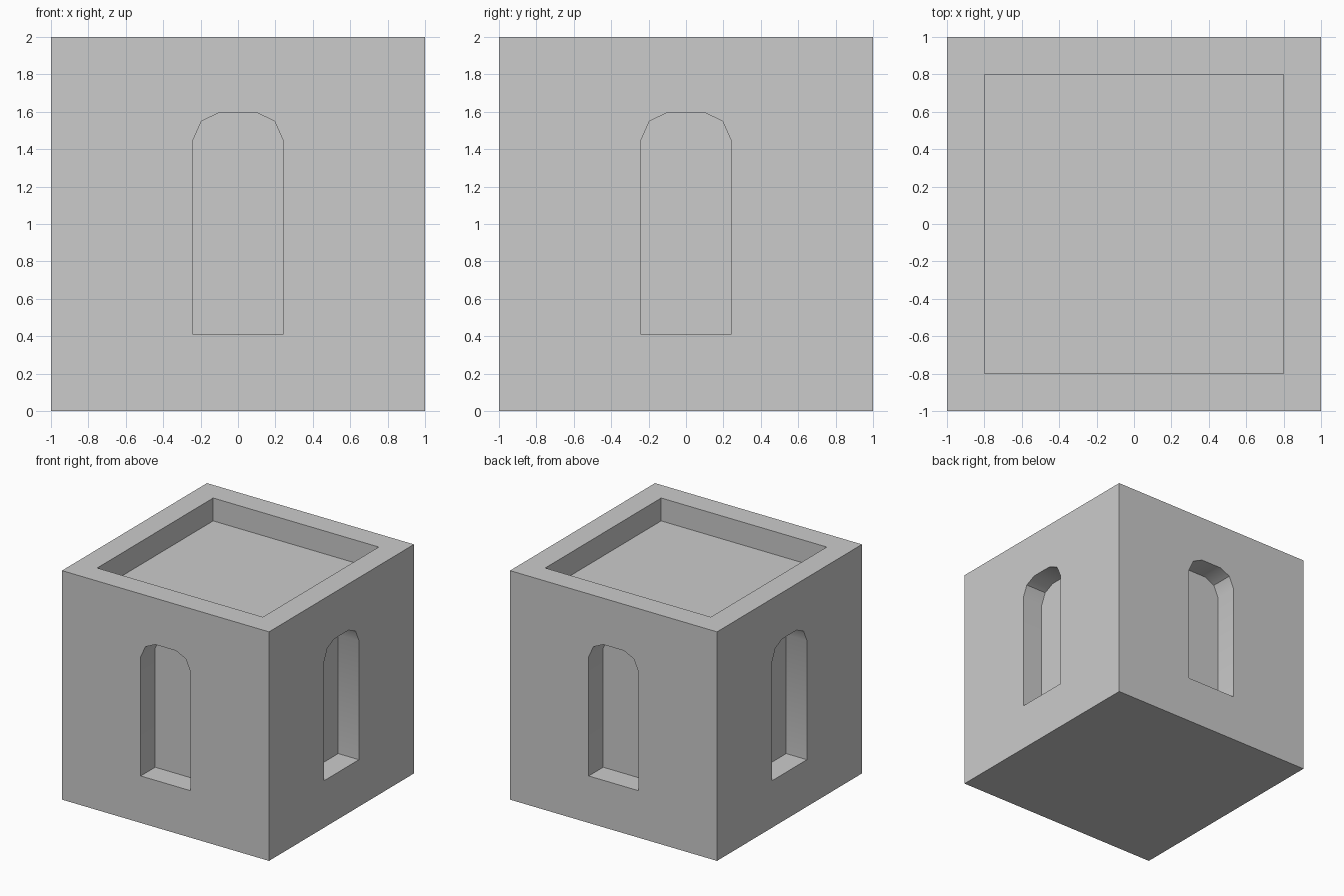
import bpy, bmesh, math
from mathutils import Matrix, Vector

if "Cube" in bpy.data.objects:
    bpy.data.objects.remove(bpy.data.objects["Cube"])


def mesh_object(name, bm):
    mesh = bpy.data.meshes.new(name)
    bmesh.ops.recalc_face_normals(bm, faces=bm.faces)
    bm.to_mesh(mesh)
    bm.free()
    obj = bpy.data.objects.new(name, mesh)
    bpy.context.collection.objects.link(obj)
    return obj


def box(name, size, centre):
    bm = bmesh.new()
    bmesh.ops.create_cube(bm, size=1, matrix=Matrix.Translation(centre) @ Matrix.Diagonal((*size, 1)))
    return mesh_object(name, bm)


def prism(name, profile, y0, y1, angle):
    bm = bmesh.new()
    face = bm.faces.new([bm.verts.new((x, y0, z)) for x, z in profile])
    ext = bmesh.ops.extrude_face_region(bm, geom=[face])
    verts = [g for g in ext["geom"] if isinstance(g, bmesh.types.BMVert)]
    bmesh.ops.translate(bm, verts=verts, vec=Vector((0, y1 - y0, 0)))
    bmesh.ops.rotate(bm, verts=bm.verts, cent=(0, 0, 0), matrix=Matrix.Rotation(angle, 3, "Z"))
    return mesh_object(name, bm)


# Solid block body
tower = box("tower_block", (2, 2, 2), (0, 0, 1))

# Roof recess behind the parapet
cutters = [box("roof_recess_cutter", (1.6, 1.6, 0.4), (0, 0, 2.0))]

# Arched window niche on each of the four sides
half = [(0.24, 0.41), (0.24, 1.45), (0.195, 1.55), (0.10, 1.595)]
arch = half + [(-x, z) for x, z in reversed(half)]
for i in range(4):
    cutters.append(prism(f"window_niche_cutter_{i}", arch, -1.2, -0.8, i * math.pi / 2))

bpy.context.view_layer.objects.active = tower
tower.select_set(True)
for cutter in cutters:
    cutter.hide_render = True
    mod = tower.modifiers.new("cut", "BOOLEAN")
    mod.operation = "DIFFERENCE"
    mod.solver = "EXACT"
    mod.object = cutter
    bpy.ops.object.modifier_apply(modifier=mod.name)
    bpy.data.objects.remove(cutter)

# Soft shading on the shallow arch facets only
bpy.ops.object.shade_smooth_by_angle(angle=math.radians(30))
